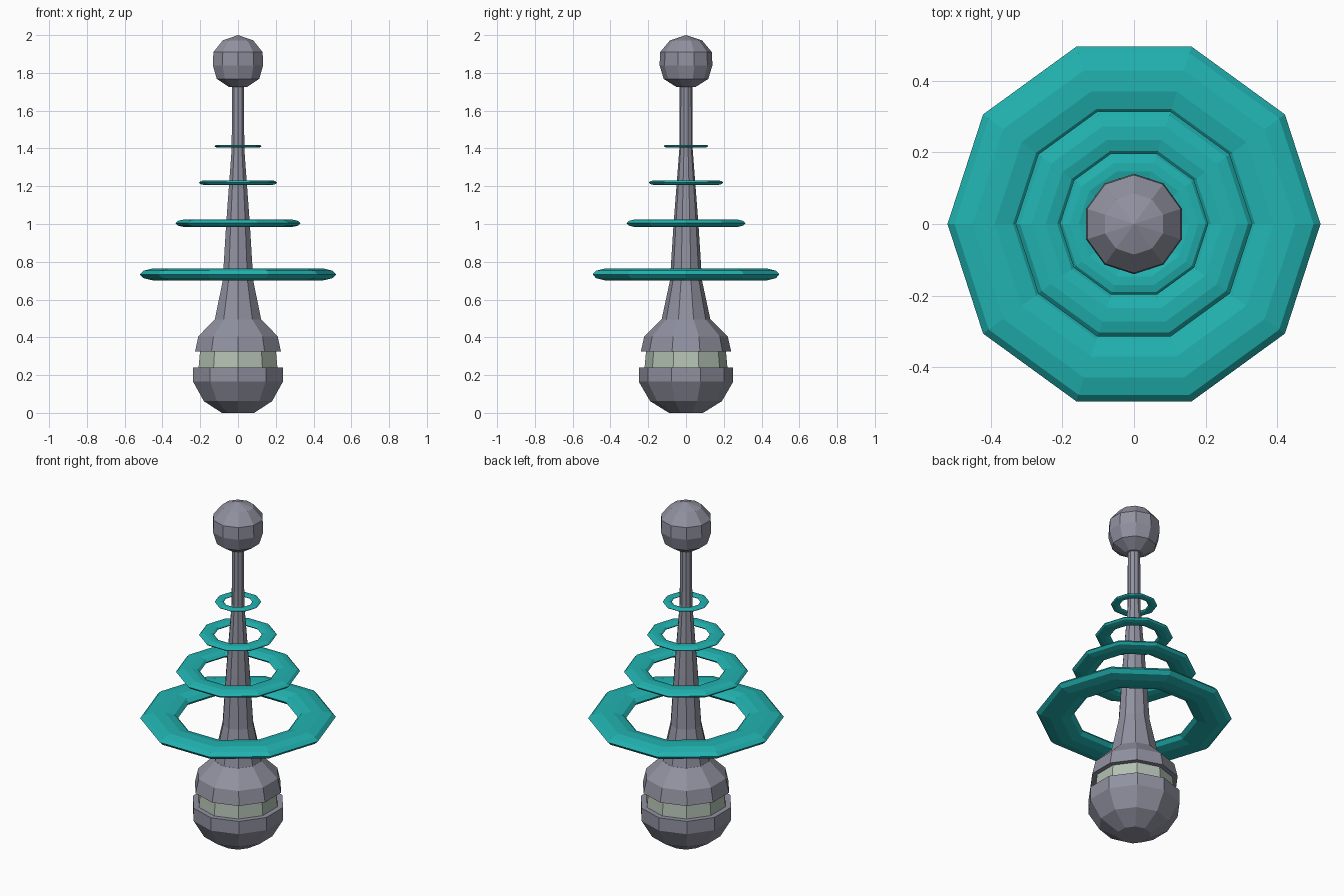
import bpy, bmesh
from math import sin, cos, tau

if "Cube" in bpy.data.objects:
    bpy.data.objects.remove(bpy.data.objects["Cube"])

SIDES = 10


def material(name, rgb):
    m = bpy.data.materials.new(name)
    m.diffuse_color = (*rgb, 1)
    m.use_nodes = True
    m.node_tree.nodes["Principled BSDF"].inputs["Base Color"].default_value = m.diffuse_color
    return m


grey = material("metal_grey", (0.28, 0.285, 0.35))
green = material("pale_green", (0.45, 0.53, 0.45))
teal = material("teal", (0.015, 0.45, 0.44))


def lathe(name, profile, mat, start, closed=False):
    """Revolve (radius, z) points into a ten-sided flat-faced solid."""
    bm = bmesh.new()
    loops = []
    for r, z in profile:
        if r == 0:
            loops.append([bm.verts.new((0, 0, z))] * SIDES)
        else:
            loops.append([bm.verts.new((r * cos(start + tau * i / SIDES),
                                        r * sin(start + tau * i / SIDES), z))
                          for i in range(SIDES)])
    pairs = list(zip(loops, loops[1:]))
    if closed:
        pairs.append((loops[-1], loops[0]))
    for a, b in pairs:
        for i in range(SIDES):
            j = (i + 1) % SIDES
            bm.faces.new(dict.fromkeys((a[i], a[j], b[j], b[i])))
    if not closed:
        for (r, z), loop in ((profile[0], loops[0]), (profile[-1], loops[-1])):
            if r > 0:
                bm.faces.new(loop)
    bmesh.ops.recalc_face_normals(bm, faces=bm.faces)
    mesh = bpy.data.meshes.new(name)
    bm.to_mesh(mesh)
    bm.free()
    mesh.materials.append(mat)
    obj = bpy.data.objects.new(name, mesh)
    bpy.context.collection.objects.link(obj)
    return obj


# Body parts: their corners point along y
Q = tau / 4
lathe("base_bowl", [(0.09, 0), (0.19, 0.062), (0.25, 0.165), (0.25, 0.24)], grey, Q)
lathe("light_band", [(0.22, 0.235), (0.211, 0.33)], green, Q)
lathe("base_dome", [(0.239, 0.325), (0.221, 0.405), (0.13, 0.495)], grey, Q)
lathe("mast", [(0.13, 0.49), (0.085, 0.70), (0.066, 1.0), (0.035, 1.4),
               (0.034, 1.74)], grey, Q)
lathe("top_knob", [(0.05, 1.725), (0.118, 1.768), (0.14, 1.84), (0.137, 1.91),
                   (0.085, 1.972), (0, 2.0)], grey, Q)

# Floating rings: flattened tori, corners along x
for k, (outer, z) in enumerate([(0.52, 0.733), (0.33, 1.004),
                                (0.207, 1.219), (0.124, 1.412)], 1):
    major, minor, half_height = outer * 0.806, outer * 0.194, outer * 0.064
    section = [(major + minor * cos(tau * i / 10), z + half_height * sin(tau * i / 10))
               for i in range(10)]
    lathe(f"ring_{k}", section, teal, 0, closed=True)
